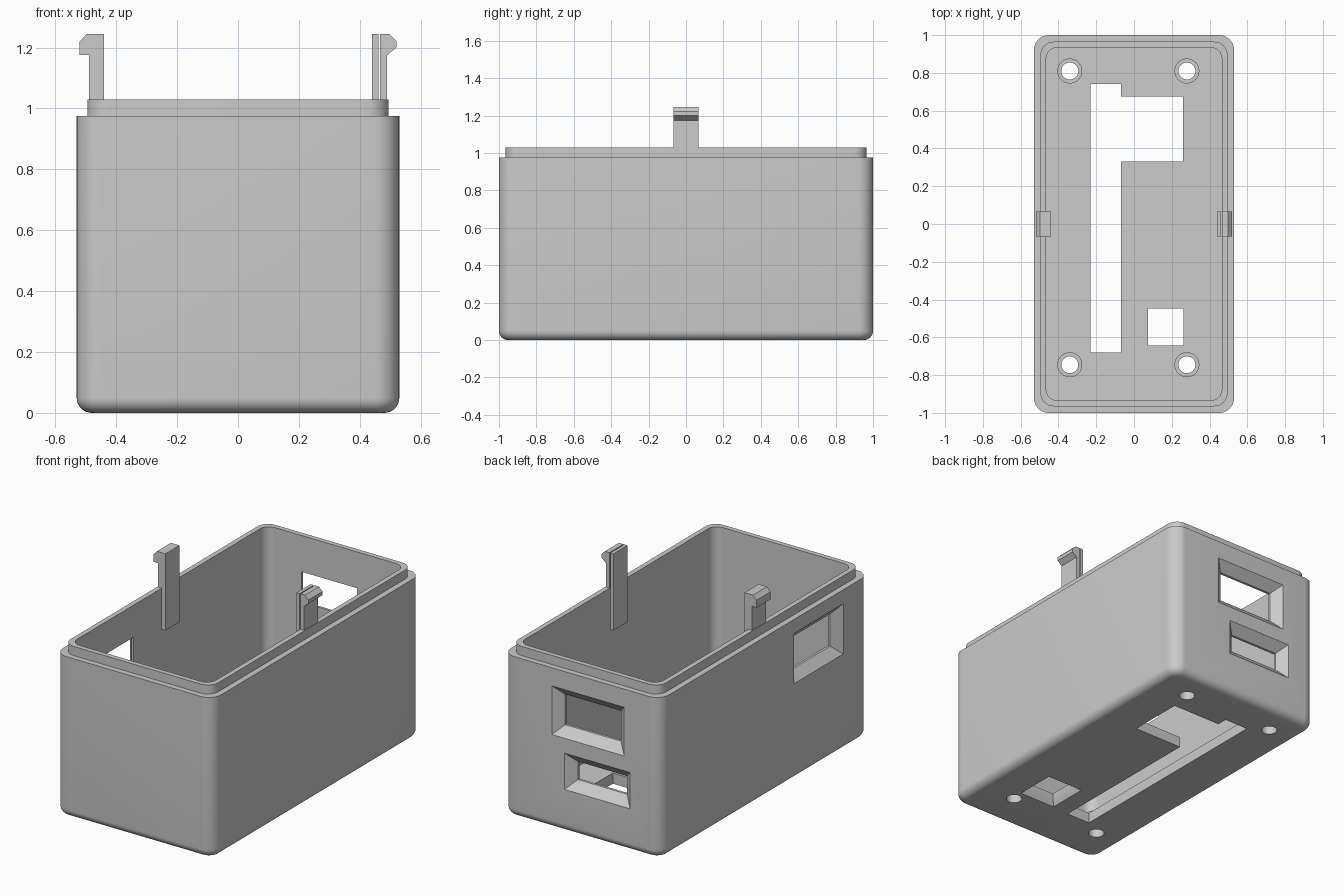
import bpy, bmesh, math
from math import sin, cos, pi

cube = bpy.data.objects.get("Cube")
if cube:
    bpy.data.objects.remove(cube, do_unlink=True)

grey = bpy.data.materials.new("light grey plastic")
grey.use_nodes = True
colour = (0.6, 0.6, 0.6, 1)
grey.diffuse_color = colour
grey.node_tree.nodes["Principled BSDF"].inputs["Base Color"].default_value = colour


def loft(name, rings):
    """Closed solid through matching rings of points, capped at both ends."""
    bm = bmesh.new()
    loops = [[bm.verts.new(p) for p in ring] for ring in rings]
    n = len(loops[0])
    for a, b in zip(loops, loops[1:]):
        for i in range(n):
            j = (i + 1) % n
            bm.faces.new((a[i], a[j], b[j], b[i]))
    bm.faces.new(loops[0])
    bm.faces.new(loops[-1])
    bmesh.ops.recalc_face_normals(bm, faces=bm.faces)
    mesh = bpy.data.meshes.new(name)
    bm.to_mesh(mesh)
    bm.free()
    obj = bpy.data.objects.new(name, mesh)
    bpy.context.collection.objects.link(obj)
    mesh.materials.append(grey)
    return obj


def rounded_ring(hx, hy, r, z, steps=10):
    ring = []
    for q, (sx, sy) in enumerate(((1, 1), (-1, 1), (-1, -1), (1, -1))):
        for k in range(steps + 1):
            a = (q + k / steps) * pi / 2
            ring.append((sx * (hx - r) + r * cos(a), sy * (hy - r) + r * sin(a), z))
    return ring


def circle(x, y, r, z, n=32):
    return [(x + r * cos(2 * pi * i / n), y + r * sin(2 * pi * i / n), z) for i in range(n)]


def combine(target, tool, operation):
    tool.hide_render = True
    mod = target.modifiers.new(operation.lower(), "BOOLEAN")
    mod.operation, mod.solver, mod.object = operation, "EXACT", tool
    bpy.context.view_layer.objects.active = target
    bpy.ops.object.modifier_apply(modifier=mod.name)
    bpy.data.objects.remove(tool, do_unlink=True)


def smooth(obj):
    bpy.ops.object.select_all(action="DESELECT")
    obj.select_set(True)
    bpy.context.view_layer.objects.active = obj
    bpy.ops.object.shade_smooth_by_angle(angle=math.radians(30))


# Open case: rounded bottom edge, outer wall, stepped lip, cavity
HX, HY, WALL, FLOOR, FILLET = 0.53, 1.0, 0.065, 0.065, 0.05
rings = []
for k in range(9):
    a = k / 8 * pi / 2
    inset = FILLET * (1 - sin(a))
    rings.append(rounded_ring(HX - inset, HY - inset, 0.08 - inset, FILLET * (1 - cos(a))))
for inset, r, z in ((0, 0.08, 0.975), (0.035, 0.07, 0.975), (0.035, 0.07, 1.03),
                    (WALL, 0.06, 1.03), (WALL, 0.06, FLOOR)):
    rings.append(rounded_ring(HX - inset, HY - inset, r, z))
case = loft("case", rings)

# Screw standoffs with through holes
posts = [(x, y) for x in (-0.34, 0.28) for y in (-0.745, 0.81)]
for x, y in posts:
    combine(case, loft("standoff", [circle(x, y, 0.066, z) for z in (0.03, 0.115)]), "UNION")
for x, y in posts:
    combine(case, loft("hole", [circle(x, y, 0.045, z) for z in (-0.1, 0.2)]), "DIFFERENCE")

# L-shaped slot through the floor
slot = [(-0.23, -0.68), (-0.07, -0.68), (-0.07, 0.33), (0.26, 0.33),
        (0.26, 0.675), (-0.07, 0.675), (-0.07, 0.74), (-0.23, 0.74)]
combine(case, loft("slot", [[(x, y, z) for x, y in slot] for z in (-0.1, 0.1)]), "DIFFERENCE")


def window(a0, a1, b0, b1, taper, place):
    """Opening whose sides slope inward from the outer face."""
    rings = []
    slope = taper / 0.05
    for depth, grow in ((-0.02, -0.02 * slope), (0.05, taper), (0.1, taper)):
        l, r, d, u = a0 + grow, a1 - grow, b0 + grow, b1 - grow
        rings.append([place(a, b, depth) for a, b in ((l, d), (r, d), (r, u), (l, u))])
    combine(case, loft("window", rings), "DIFFERENCE")


def on_back(a, b, depth):
    return (a, HY - depth, b)


def on_right(a, b, depth):
    return (depth - HX, a, b)


def on_floor(a, b, depth):
    return (a, b, depth)


window(-0.285, 0.20, 0.57, 0.865, 0.055, on_back)
window(-0.325, 0.115, 0.26, 0.48, 0.055, on_back)
window(-0.75, -0.28, 0.585, 0.89, 0.055, on_right)
window(0.045, 0.29, -0.67, -0.42, 0.028, on_floor)
smooth(case)


# Snap clips on the long walls
def clip(name, profile):
    return loft(name, [[(x, y, z) for x, z in profile] for y in (-0.067, 0.067)])


clip("right_clip", [(-0.44, 0.78), (-0.44, 1.245), (-0.497, 1.245), (-0.52, 1.22),
                    (-0.52, 1.175), (-0.49, 1.175), (-0.49, 0.78)])
clip("left_clip_inner", [(0.44, 0.78), (0.44, 1.245), (0.461, 1.245), (0.461, 0.78)])
clip("left_clip_hook", [(0.467, 0.78), (0.467, 1.245), (0.497, 1.245), (0.52, 1.222),
                        (0.52, 1.2), (0.49, 1.175), (0.49, 0.78)])
